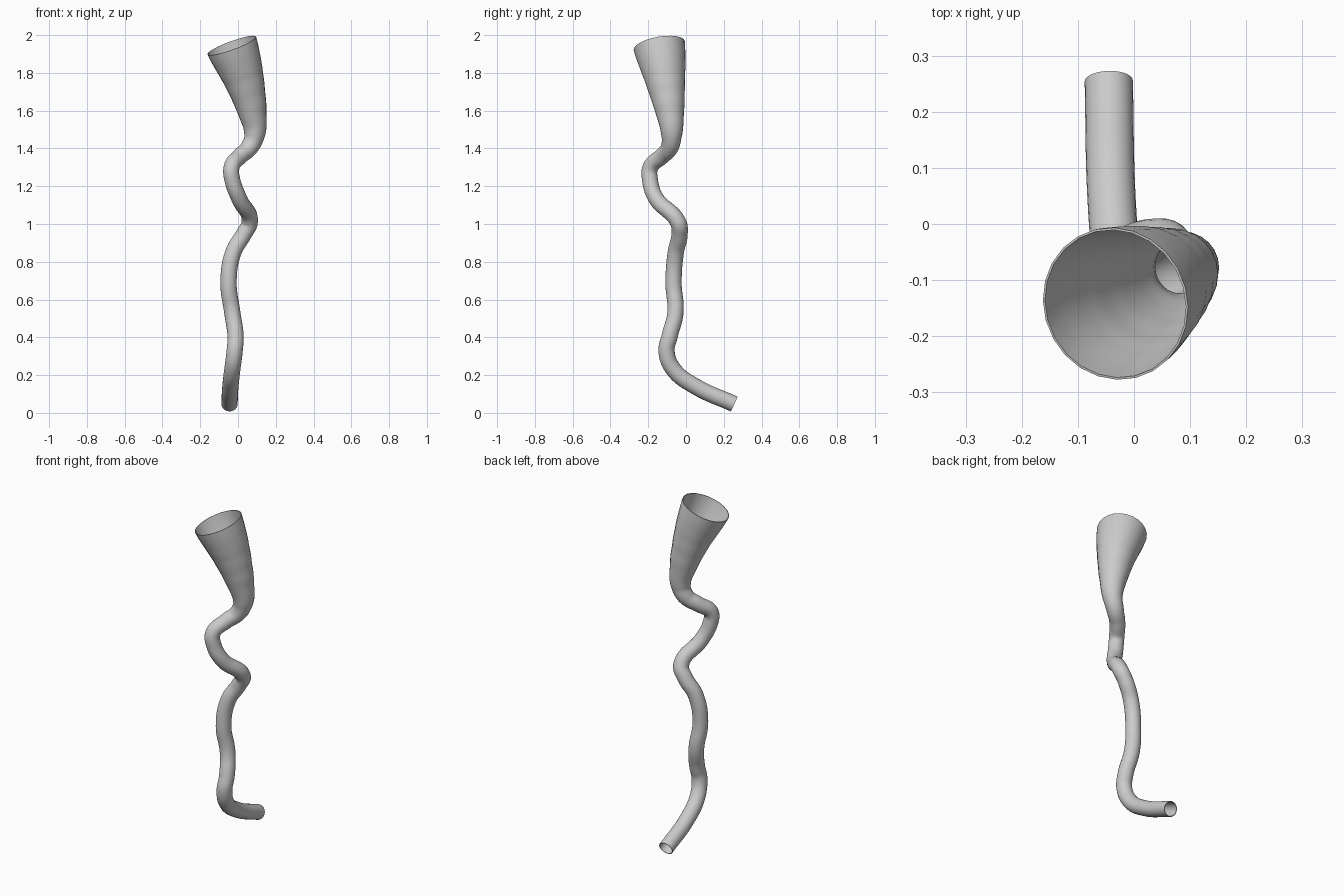
import bpy

if "Cube" in bpy.data.objects:
    bpy.data.objects.remove(bpy.data.objects["Cube"])

# Centreline of the winding tube: x, y, z, radius
PATH = [
    (-.045, .255, .047, .043), (-.040, .045, .143, .043),
    (-.030, -.066, .230, .043), (-.018, -.103, .325, .043),
    (-.013, -.087, .405, .043), (-.030, -.056, .530, .043),
    (-.050, -.066, .690, .043), (-.025, -.054, .850, .043),
    (.030, -.034, .945, .043), (.062, -.042, 1.010, .043),
    (.006, -.158, 1.135, .042), (-.029, -.190, 1.230, .042),
    (-.034, -.188, 1.300, .042), (.010, -.128, 1.358, .043),
    (.060, -.087, 1.405, .047), (.088, -.076, 1.475, .056),
    (.074, -.086, 1.600, .077), (.050, -.100, 1.700, .095),
    (.020, -.116, 1.800, .114), (-.033, -.142, 1.945, .1375),
]

# Flared horn: one smooth sweep with a changing radius, open at both ends
curve = bpy.data.curves.new("horn_path", 'CURVE')
curve.dimensions = '3D'
curve.twist_mode = 'MINIMUM'
curve.resolution_u = 8
curve.bevel_depth = 1.0
curve.bevel_resolution = 10
curve.use_fill_caps = False
spline = curve.splines.new('BEZIER')
spline.radius_interpolation = 'CARDINAL'
spline.bezier_points.add(len(PATH) - 1)
for point, (x, y, z, r) in zip(spline.bezier_points, PATH):
    point.co = (x, y, z)
    point.radius = r
    point.handle_left_type = point.handle_right_type = 'AUTO'

horn = bpy.data.objects.new("flared_horn", curve)
bpy.context.collection.objects.link(horn)
bpy.context.view_layer.objects.active = horn
horn.select_set(True)
bpy.ops.object.convert(target='MESH')
horn = bpy.context.object
horn.name = "flared_horn"

# Plain grey surface
grey = bpy.data.materials.new("light_grey")
grey.diffuse_color = (.6, .6, .6, 1)
grey.use_nodes = True
grey.node_tree.nodes["Principled BSDF"].inputs["Base Color"].default_value = grey.diffuse_color
horn.data.materials.clear()
horn.data.materials.append(grey)

# Thin wall, kept inside the outer surface
wall = horn.modifiers.new("thin_wall", 'SOLIDIFY')
wall.thickness = .004
wall.offset = -1
bpy.ops.object.modifier_apply(modifier=wall.name)
bpy.ops.object.shade_smooth_by_angle()
